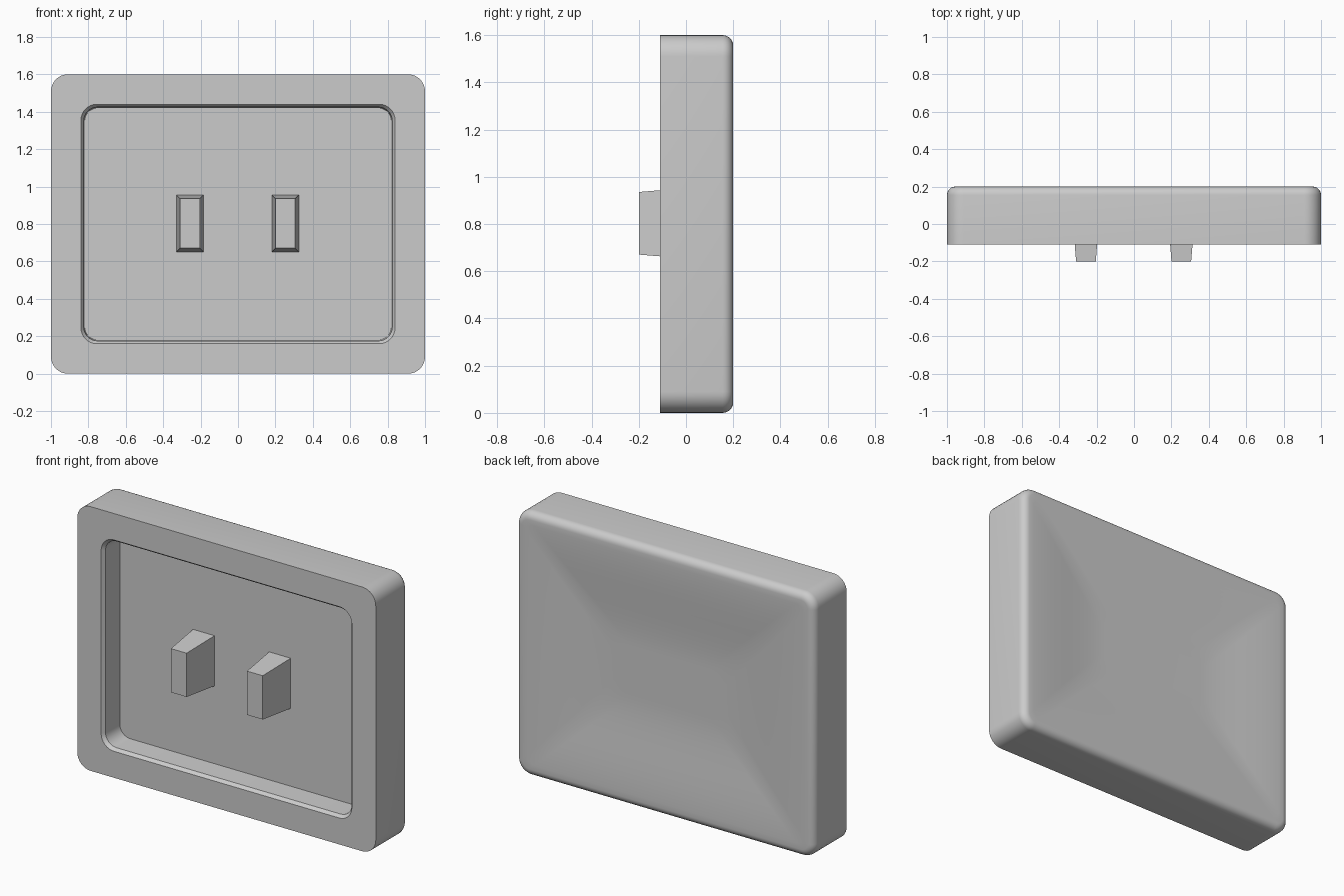
import bpy, bmesh, math
from mathutils import Vector

cube = bpy.data.objects.get("Cube")
if cube:
    bpy.data.objects.remove(cube, do_unlink=True)

GREY = 0.6
grey = bpy.data.materials.new("plain grey")
grey.diffuse_color = (GREY, GREY, GREY, 1)
grey.use_nodes = True
grey.node_tree.nodes["Principled BSDF"].inputs["Base Color"].default_value = (GREY, GREY, GREY, 1)

MID_Z = 0.8
CORNER_STEPS = 8


def rounded_ring(bm, half_w, half_h, radius, y):
    """Ring of vertices around a rounded rectangle facing -y."""
    ring = []
    for k, (sx, sz) in enumerate([(1, 1), (-1, 1), (-1, -1), (1, -1)]):
        for i in range(CORNER_STEPS + 1):
            a = math.pi / 2 * (k + i / CORNER_STEPS)
            x = sx * (half_w - radius) + radius * math.cos(a)
            z = sz * (half_h - radius) + radius * math.sin(a)
            ring.append(bm.verts.new((x, y, MID_Z + z)))
    return ring


def loft(name, sections, smooth):
    """Skin a list of (half_w, half_h, radius, y) sections and cap both ends."""
    bm = bmesh.new()
    rings = [rounded_ring(bm, *s) for s in sections]
    for a, b in zip(rings, rings[1:]):
        for i in range(len(a)):
            j = (i + 1) % len(a)
            bm.faces.new((a[i], a[j], b[j], b[i]))
    bm.faces.new(rings[0])
    bm.faces.new(rings[-1])
    return finish(name, bm, smooth)


def finish(name, bm, smooth=False):
    bmesh.ops.recalc_face_normals(bm, faces=bm.faces)
    mesh = bpy.data.meshes.new(name)
    bm.to_mesh(mesh)
    bm.free()
    mesh.materials.append(grey)
    obj = bpy.data.objects.new(name, mesh)
    bpy.context.collection.objects.link(obj)
    if smooth:
        bpy.ops.object.select_all(action="DESELECT")
        obj.select_set(True)
        bpy.context.view_layer.objects.active = obj
        bpy.ops.object.shade_smooth_by_angle(angle=math.radians(30))
    return obj


# Panel: recess floor, straight wall, chamfered lip, front rim, outer side
FRONT, BACK, FLOOR = -0.11, 0.2, 0.04
EDGE = 0.045
sections = [
    (0.82, 0.62, 0.07, FLOOR),
    (0.825, 0.625, 0.075, FRONT + 0.02),
    (0.84, 0.64, 0.085, FRONT),
    (1.0, 0.8, 0.09, FRONT),
]
# Rounded back edge
for i in range(7):
    a = math.pi / 2 * i / 6
    inset = EDGE * (1 - math.cos(a))
    sections.append((1 - inset, 0.8 - inset, 0.09 - inset, BACK - EDGE + EDGE * math.sin(a)))
# Shallow dish sunk into the back
DISH, REACH, RINGS = 0.04, 0.6, 20
for i in range(1, RINGS + 1):
    t = i / RINGS
    inset = EDGE + REACH * t
    sunk = DISH * t * t * (3 - 2 * t)
    sections.append((1 - inset, 0.8 - inset, 0.045 + 0.05 * t, BACK - sunk))
loft("panel", sections, True)


# Two tapered pegs standing on the recess floor
def peg(name, x):
    bm = bmesh.new()
    bmesh.ops.create_cube(bm, size=1)
    for v in bm.verts:
        tip = v.co.y < 0
        w, h = (0.105, 0.265) if tip else (0.145, 0.305)
        v.co = Vector((x + v.co.x * w, -0.2 if tip else FLOOR + 0.005, 0.803 + v.co.z * h))
    finish(name, bm)


for side, x in (("left", 0.253), ("right", -0.257)):
    peg(side + "_peg", x)
